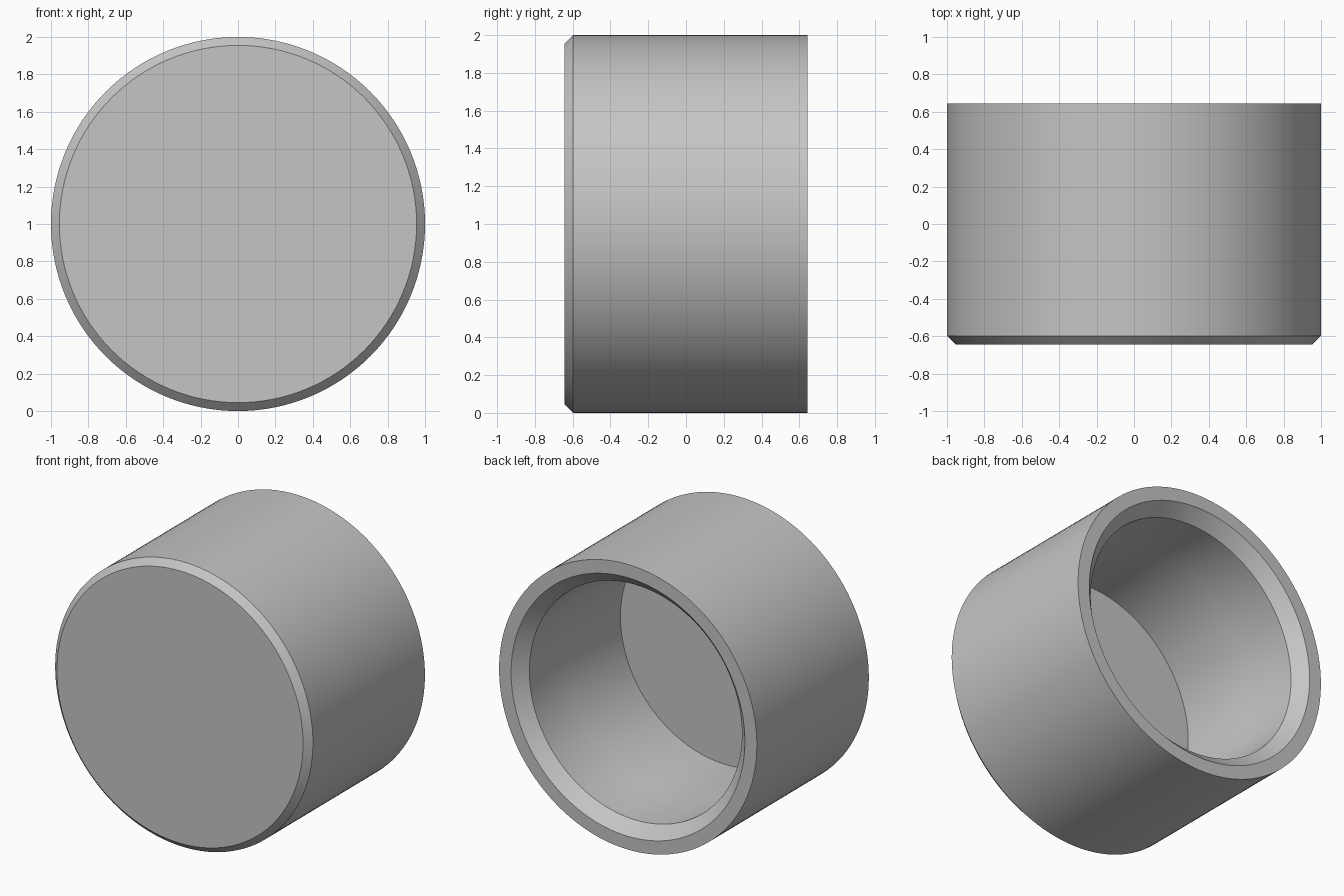
import bpy, bmesh, math
from mathutils import Vector

cube = bpy.data.objects.get("Cube")
if cube:
    bpy.data.objects.remove(cube, do_unlink=True)

# Material
grey = bpy.data.materials.new("plain grey")
grey.use_nodes = True
colour = (0.56, 0.56, 0.56, 1)
grey.diffuse_color = colour
grey.node_tree.nodes["Principled BSDF"].inputs["Base Color"].default_value = colour

# Half section (radius, y): closed bevelled front, open bevelled back, stepped bore
FRONT, BACK, FLOOR = -0.643, 0.643, -0.445
profile = [
    (0.955, FRONT), (1.0, FRONT + 0.045), (1.0, BACK),   # outer shell
    (0.907, BACK), (0.825, BACK - 0.085),                # rim and lead-in bevel
    (0.825, BACK - 0.47), (0.82, BACK - 0.51),           # slight step in the bore
    (0.82, FLOOR),
]

# Revolve the section about the y axis
SEGMENTS = 128
bm = bmesh.new()
rings = []
for radius, y in profile:
    angles = [2 * math.pi * i / SEGMENTS for i in range(SEGMENTS)]
    rings.append([bm.verts.new((radius * math.cos(a), y, 1 + radius * math.sin(a)))
                  for a in angles])
for near, far in zip(rings, rings[1:]):
    for i in range(SEGMENTS):
        j = (i + 1) % SEGMENTS
        bm.faces.new((near[i], near[j], far[j], far[i]))

# Front disc and bore floor
bm.faces.new(rings[0])
bm.faces.new(rings[-1])
bmesh.ops.recalc_face_normals(bm, faces=bm.faces)

mesh = bpy.data.meshes.new("end_cap")
bm.to_mesh(mesh)
bm.free()
mesh.materials.append(grey)
cap = bpy.data.objects.new("end_cap", mesh)
bpy.context.collection.objects.link(cap)

# Smooth walls with crisp rims
bpy.ops.object.select_all(action="DESELECT")
cap.select_set(True)
bpy.context.view_layer.objects.active = cap
bpy.ops.object.shade_smooth_by_angle(angle=math.radians(30))
